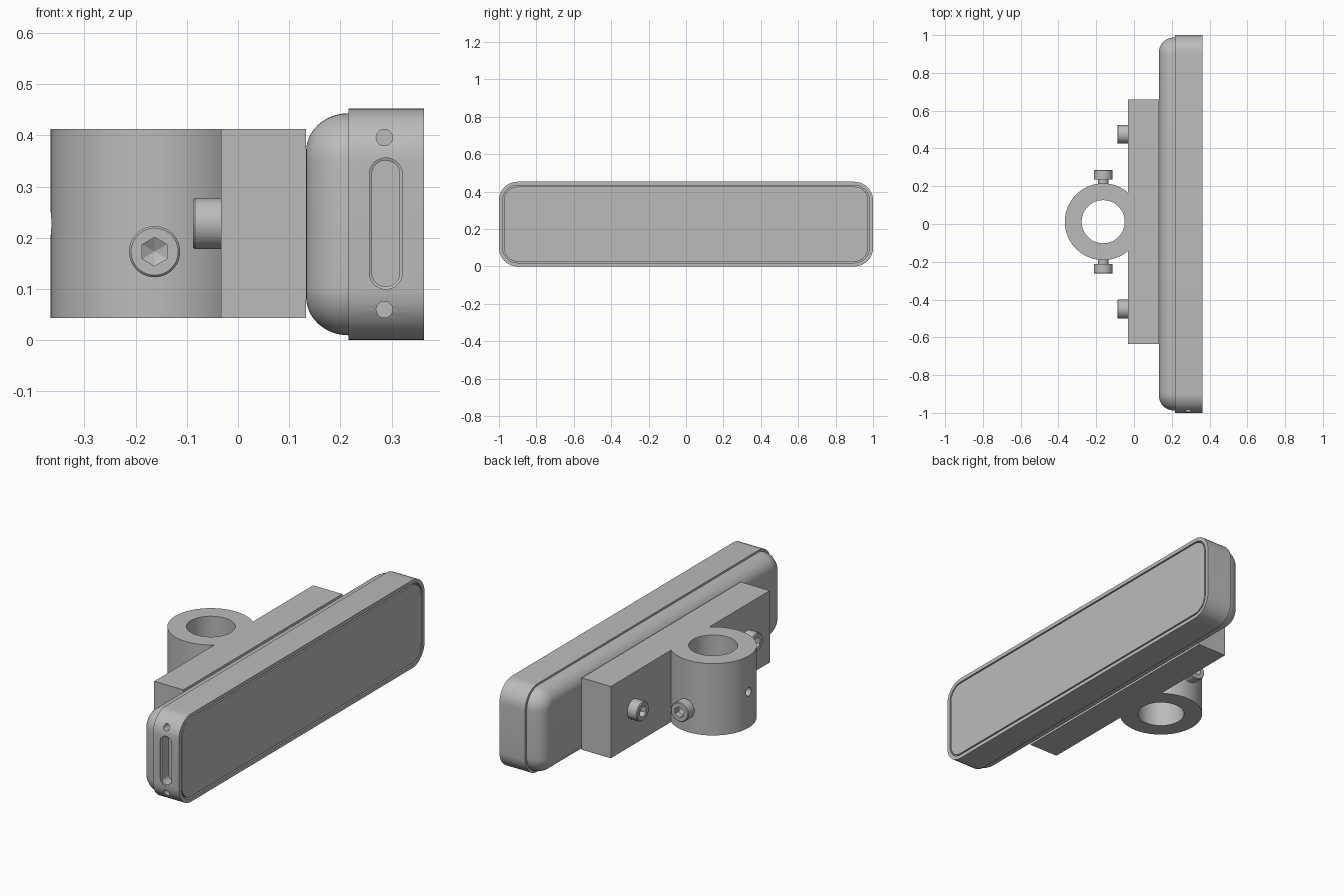
import bpy, bmesh
from math import cos, sin, pi, radians
from mathutils import Vector

cube = bpy.data.objects.get("Cube")
if cube:
    bpy.data.objects.remove(cube, do_unlink=True)

grey = bpy.data.materials.new("plain grey")
grey.use_nodes = True
COLOUR = (0.5, 0.5, 0.5, 1)
grey.diffuse_color = COLOUR
grey.node_tree.nodes["Principled BSDF"].inputs["Base Color"].default_value = COLOUR

UP, LEFT, RIGHT = (0, 0, 1), (1, 0, 0), (-1, 0, 0)
FRONT, BACK = (0, -1, 0), (0, 1, 0)


def circle(r, h, n=48):
    return [Vector((r * cos(pi / 2 + 2 * pi * i / n), r * sin(pi / 2 + 2 * pi * i / n), h))
            for i in range(n)]


def rounded(a, b, r, h, steps=10):
    """Rounded rectangle with half sizes a and b at height h."""
    pts = []
    for k, (sx, sy) in enumerate(((1, 1), (-1, 1), (-1, -1), (1, -1))):
        for i in range(steps + 1):
            t = pi / 2 * (k + i / steps)
            pts.append(Vector((sx * (a - r) + r * cos(t), sy * (b - r) + r * sin(t), h)))
    return pts


def loft(name, rings, at, direction):
    """Capped skin over matching rings, with its axis turned to a direction."""
    turn = Vector(direction).to_track_quat('Z', 'Y')
    bm = bmesh.new()
    loops = [[bm.verts.new(turn @ p + Vector(at)) for p in ring] for ring in rings]
    for lo, hi in zip(loops, loops[1:]):
        for i in range(len(lo)):
            j = (i + 1) % len(lo)
            bm.faces.new((lo[i], lo[j], hi[j], hi[i]))
    bm.faces.new(loops[0][::-1])
    bm.faces.new(loops[-1])
    bmesh.ops.recalc_face_normals(bm, faces=bm.faces)
    mesh = bpy.data.meshes.new(name)
    bm.to_mesh(mesh)
    bm.free()
    mesh.materials.append(grey)
    ob = bpy.data.objects.new(name, mesh)
    bpy.context.collection.objects.link(ob)
    return ob


def combine(ob, tool, operation='DIFFERENCE'):
    """Apply a boolean and discard the tool."""
    mod = ob.modifiers.new("cut", 'BOOLEAN')
    mod.object, mod.operation, mod.solver = tool, operation, 'EXACT'
    bpy.context.view_layer.objects.active = ob
    bpy.ops.object.modifier_apply(modifier=mod.name)
    bpy.data.objects.remove(tool, do_unlink=True)


def screw(name, at, direction, head, neck=0.0):
    """Socket head screw, its seat at the given point."""
    top = neck + head
    rings = [circle(0.028, -0.02), circle(0.028, neck), circle(0.05, neck),
             circle(0.05, top - 0.004), circle(0.046, top)]
    ob = loft(name, rings, at, direction)
    socket = [circle(0.028, top + 0.01, 6), circle(0.028, top - 0.03, 6),
              circle(0.001, top - 0.045, 6)]
    combine(ob, loft("socket", socket, at, direction))


# Mounting plate joined to the pole clamp
TX, CY, BASE, TALL = -0.163, 0.012, 0.043, 0.37
MID = BASE + TALL / 2
mount = loft("clamp_mount", [rounded(0.647, TALL / 2, 0.0005, h, 1) for h in (0, 0.166)],
             (-0.033, CY, MID), LEFT)
combine(mount, loft("sleeve", [circle(0.203, h, 96) for h in (0, TALL)], (TX, CY, BASE), UP), 'UNION')
combine(mount, loft("bore", [circle(0.114, h, 96) for h in (-0.1, 0.5)], (TX, CY, BASE), UP))
combine(mount, loft("set_hole", [circle(0.022, h, 24) for h in (0, 0.3)], (TX, CY, MID), RIGHT))

# Clamp screws and plate screws
for side, direction in (("front", FRONT), ("back", BACK)):
    s = direction[1]
    screw(side + "_clamp_screw", (TX, CY + s * 0.195, 0.173), direction, 0.052, 0.028)
    screw(side + "_plate_screw", (-0.033, CY + s * 0.463, MID), RIGHT, 0.055)

# Rounded rear shell of the housing
ZC = 0.2265
rings = []
for i in range(13):
    t = pi / 2 * i / 12
    inset = 0.075 * (1 - sin(t))
    rings.append(rounded(0.988 - inset, 0.217 - inset, 0.095 - inset, 0.083 * (1 - cos(t))))
loft("rear_shell", rings, (0.133, 0, ZC), LEFT)

# Front bezel with a shallow pocket and the panel sitting in it
bezel = loft("bezel", [rounded(1, ZC, 0.1, h) for h in (0, 0.147)], (0.216, 0, ZC), LEFT)
combine(bezel, loft("pocket", [rounded(0.98, 0.207, 0.08, h) for h in (0.127, 0.2)],
                    (0.216, 0, ZC), LEFT))
loft("front_panel", [rounded(0.973, 0.2, 0.073, h) for h in (0.12, 0.147)], (0.216, 0, ZC), LEFT)

# End slot with a chamfered rim, and the two pin holes
slot = [rounded(0.032, 0.128, 0.031, 0.05), rounded(0.032, 0.128, 0.031, -0.004),
        rounded(0.027, 0.123, 0.026, -0.006), rounded(0.027, 0.123, 0.026, -0.06)]
combine(bezel, loft("slot", slot, (0.289, -1, 0.228), FRONT))
for z in (0.06, 0.396):
    combine(bezel, loft("pin_hole", [circle(0.016, h, 24) for h in (-0.06, 0.1)],
                        (0.286, -1, z), FRONT))

# Smooth curved faces, keep hard edges
bpy.ops.object.select_all(action='DESELECT')
for ob in bpy.context.collection.objects:
    if ob.type == 'MESH':
        ob.select_set(True)
        bpy.context.view_layer.objects.active = ob
bpy.ops.object.shade_smooth_by_angle(angle=radians(30))
